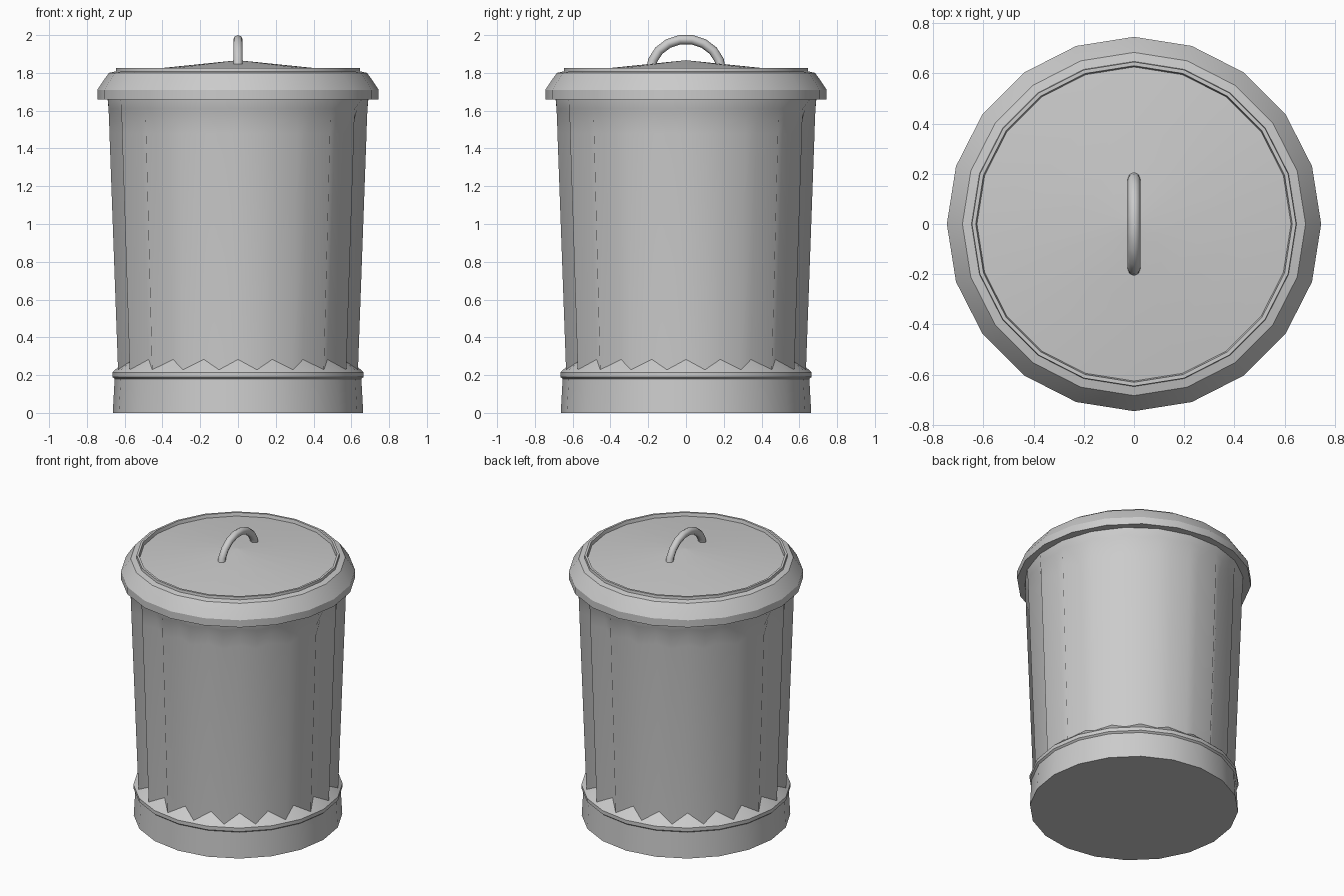
import bpy, bmesh
from math import sin, cos, pi, radians

if "Cube" in bpy.data.objects:
    bpy.data.objects.remove(bpy.data.objects["Cube"])

SIDES = 20


def finish(name, bm, angle):
    bmesh.ops.remove_doubles(bm, verts=bm.verts, dist=1e-5)
    bmesh.ops.recalc_face_normals(bm, faces=bm.faces)
    me = bpy.data.meshes.new(name)
    bm.to_mesh(me)
    bm.free()
    me.shade_smooth()
    me.set_sharp_from_angle(angle=radians(angle))
    ob = bpy.data.objects.new(name, me)
    bpy.context.collection.objects.link(ob)
    return ob


def skin(name, rings, angle, cap_start=False, cap_end=False):
    """Join equal rings of points with quads, optionally capping the ends."""
    bm = bmesh.new()
    loops = [[bm.verts.new(p) for p in ring] for ring in rings]
    n = len(loops[0])
    for a, b in zip(loops, loops[1:]):
        for i in range(n):
            j = (i + 1) % n
            bm.faces.new((a[i], a[j], b[j], b[i]))
    if cap_start:
        bm.faces.new(loops[0][::-1])
    if cap_end:
        bm.faces.new(loops[-1])
    return finish(name, bm, angle)


def circle(r, z, n=SIDES):
    return [(r * cos(2 * pi * i / n), r * sin(2 * pi * i / n), z) for i in range(n)]


def fluted(r_in, r_out, z):
    pts = []
    for i in range(2 * SIDES):
        r = r_out if i % 2 else r_in
        a = pi * i / SIDES
        pts.append((r * cos(a), r * sin(a), z))
    return pts


# base band with sloping shoulder
base = [(0.663, 0), (0.653, 0.18), (0.665, 0.19), (0.665, 0.215),
        (0.655, 0.225), (0.55, 0.312)]
skin("base_band", [circle(r, z) for r, z in base], 30, cap_start=True)

# fluted body: flutes fade out into a round neck under the lid
body = [(0.582, 0.642, 0.20), (0.630, 0.689, 1.48), (0.642, 0.691, 1.55),
        (0.664, 0.694, 1.61), (0.690, 0.697, 1.66), (0.690, 0.697, 1.70)]
skin("fluted_body", [fluted(*row) for row in body], 80)

# lid: skirt, rolled shoulder, raised rim and shallow cone
lid = [(0.66, 1.66), (0.745, 1.66), (0.745, 1.71), (0.712, 1.76), (0.683, 1.80),
       (0.647, 1.808), (0.645, 1.826), (0.630, 1.826), (0.625, 1.803), (0.001, 1.867)]
skin("lid", [circle(r, z) for r, z in lid], 30, cap_end=True)

# arched handle
rings = []
for k in range(10):
    t = pi * k / 9
    cy, cz = 0.187 * cos(t), 1.81 + 0.168 * sin(t)
    ring = []
    for i in range(8):
        a = 2 * pi * i / 8
        d = 0.025 * cos(a)
        ring.append((0.025 * sin(a), cy + d * cos(t), cz + d * sin(t)))
    rings.append(ring)
skin("lid_handle", rings, 50, cap_start=True, cap_end=True)
